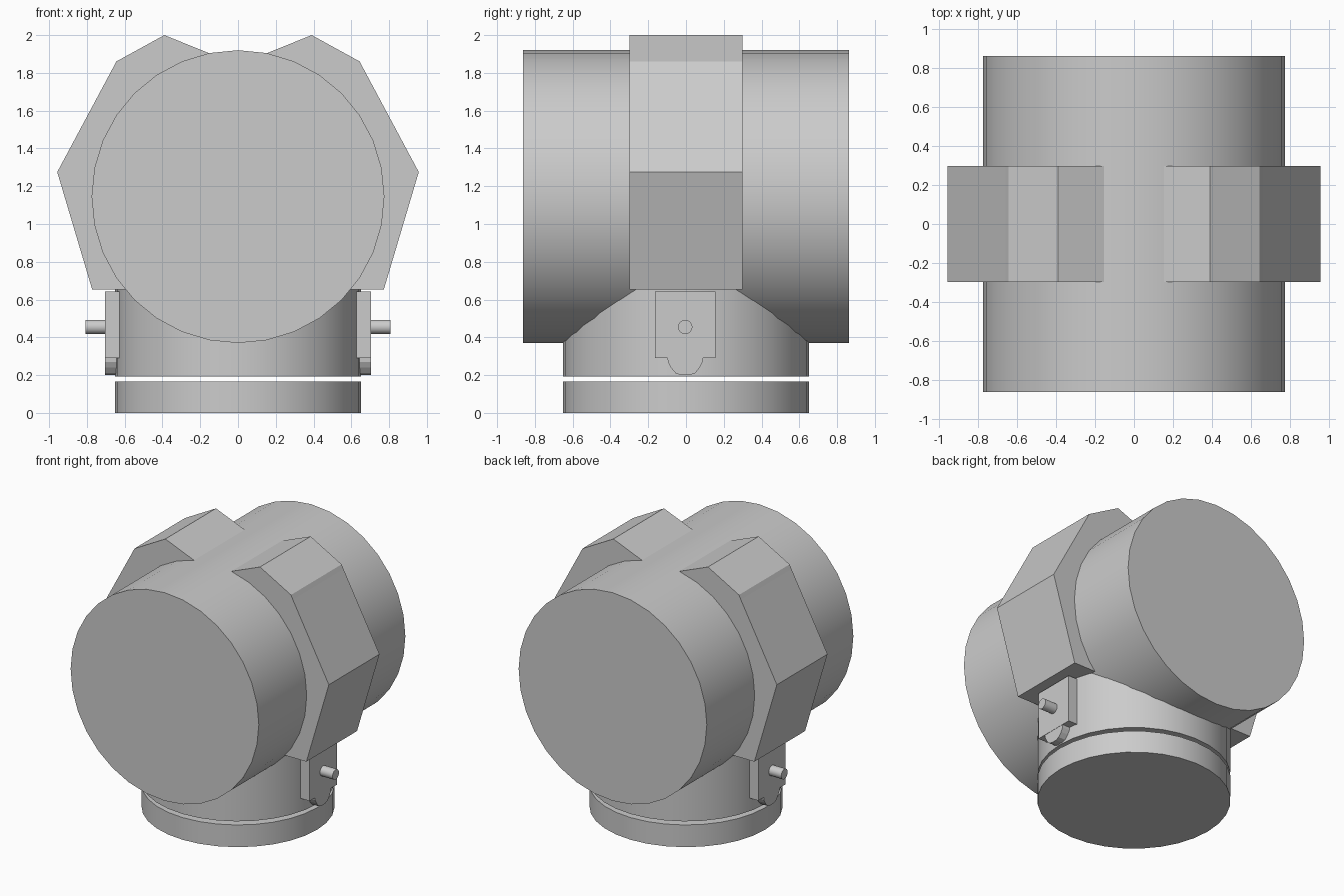
import bpy, bmesh, math
from mathutils import Matrix

if "Cube" in bpy.data.objects:
    bpy.data.objects.remove(bpy.data.objects["Cube"])

grey = bpy.data.materials.new("light_grey")
grey.diffuse_color = (0.6, 0.6, 0.6, 1)
grey.use_nodes = True
grey.node_tree.nodes["Principled BSDF"].inputs["Base Color"].default_value = grey.diffuse_color


def finish(name, bm, smooth=True):
    bmesh.ops.recalc_face_normals(bm, faces=bm.faces)
    mesh = bpy.data.meshes.new(name)
    bm.to_mesh(mesh)
    bm.free()
    mesh.materials.append(grey)
    obj = bpy.data.objects.new(name, mesh)
    bpy.context.collection.objects.link(obj)
    if smooth:
        bpy.ops.object.select_all(action='DESELECT')
        obj.select_set(True)
        bpy.context.view_layer.objects.active = obj
        bpy.ops.object.shade_smooth_by_angle(angle=math.radians(30))
    return obj


def cylinder(name, axis, radius, lo, hi, centre, sides=32):
    """Capped cylinder along an axis from lo to hi."""
    bm = bmesh.new()
    bmesh.ops.create_cone(bm, cap_ends=True, segments=sides, radius1=radius,
                          radius2=radius, depth=hi - lo)
    if axis == 'X':
        rot = Matrix.Rotation(math.pi / 2, 4, 'Y')
    elif axis == 'Y':
        rot = Matrix.Rotation(math.pi / 2, 4, 'X')
    else:
        rot = Matrix.Identity(4)
    loc = list(centre)
    loc['XYZ'.index(axis)] = (lo + hi) / 2
    bmesh.ops.transform(bm, matrix=Matrix.Translation(loc) @ rot, verts=bm.verts)
    return finish(name, bm)


def prism(name, points, direction):
    """Extrude a closed loop of 3D points along a direction."""
    bm = bmesh.new()
    face = bm.faces.new([bm.verts.new(p) for p in points])
    ext = bmesh.ops.extrude_face_region(bm, geom=[face], use_keep_orig=True)
    moved = [v for v in ext['geom'] if isinstance(v, bmesh.types.BMVert)]
    bmesh.ops.translate(bm, vec=direction, verts=moved)
    return finish(name, bm, smooth=False)


# Main barrel, vertical neck and the separate foot disc below it
cylinder("main_barrel", 'Y', 0.775, -0.862, 0.862, (0, 0, 1.145))
cylinder("neck", 'Z', 0.652, 0.192, 0.85, (0, 0, 0))
cylinder("foot_disc", 'Z', 0.652, 0.0, 0.165, (0, 0, 0))

# Faceted side housing, mounting plate and pin on each side
housing = [(0.15, 1.903), (0.39, 2.0), (0.645, 1.86), (0.66, 1.83),
           (0.957, 1.275), (0.772, 0.653), (0.59, 0.653), (0.5, 0.9),
           (0.5, 1.5), (0.15, 1.75)]
plate = [(-0.163, 0.29), (-0.163, 0.642), (0.155, 0.642), (0.155, 0.29)]
tab = [(-0.098, 0.30), (-0.096, 0.27), (-0.08, 0.24), (-0.055, 0.21),
       (-0.025, 0.2), (0.018, 0.2), (0.048, 0.21), (0.073, 0.24),
       (0.088, 0.27), (0.09, 0.30)]
for side, s in (("left", -1), ("right", 1)):
    prism(side + "_housing", [(s * x, -0.298, z) for x, z in housing], (0, 0.596, 0))
    prism(side + "_plate", [(s * 0.61, y, z) for y, z in plate], (s * 0.095, 0, 0))
    prism(side + "_plate_tab", [(s * 0.61, y, z) for y, z in tab], (s * 0.093, 0, 0))
    lo, hi = sorted((s * 0.69, s * 0.808))
    cylinder(side + "_pin", 'X', 0.038, lo, hi, (0, -0.004, 0.455), 16)
